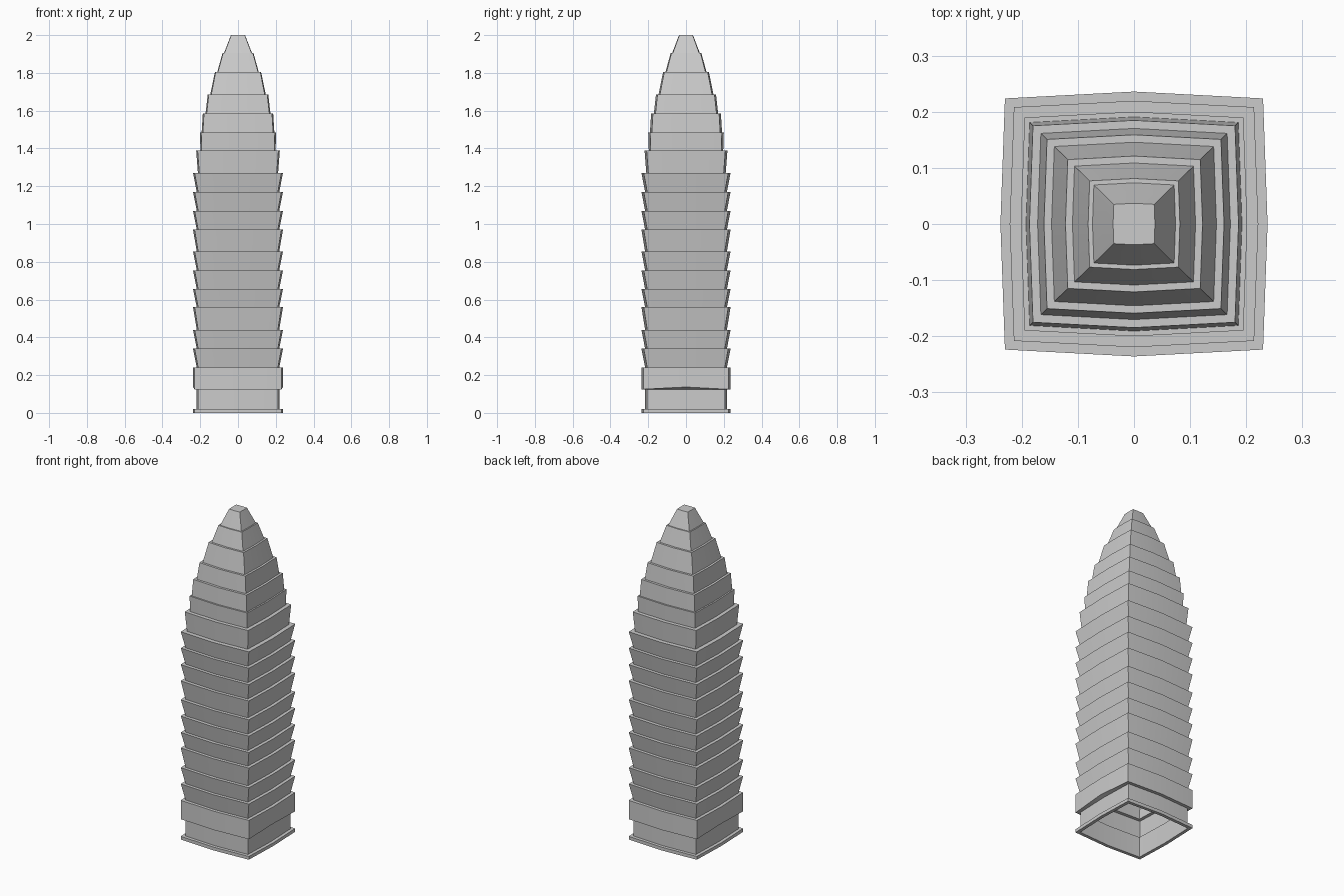
import bpy, bmesh, math

if "Cube" in bpy.data.objects:
    bpy.data.objects.remove(bpy.data.objects["Cube"])


def ring(bm, w, z, arch=0.0):
    """Eight-point bowed square: w is the corner half width, arch lifts the side mid points."""
    cx, cy, mx, my = w, w * 0.973, w * 1.035, w * 1.026
    pts = [(cx, -cy), (mx, 0), (cx, cy), (0, my), (-cx, cy), (-mx, 0), (-cx, -cy), (0, -my)]
    return [bm.verts.new((x, y, z + (arch if y == 0 else 0))) for x, y in pts]


def skin(name, profile, cap=False):
    """Bridge a stack of rings into one shell."""
    bm = bmesh.new()
    rings = [ring(bm, *p) for p in profile]
    for a, b in zip(rings, rings[1:]):
        for i in range(8):
            j = (i + 1) % 8
            bm.faces.new((a[i], a[j], b[j], b[i]))
    if cap:
        bm.faces.new(rings[-1])
    me = bpy.data.meshes.new(name)
    bm.to_mesh(me)
    bm.free()
    ob = bpy.data.objects.new(name, me)
    bpy.context.collection.objects.link(ob)
    bpy.ops.object.select_all(action='DESELECT')
    ob.select_set(True)
    bpy.context.view_layer.objects.active = ob
    bpy.ops.object.shade_smooth_by_angle(angle=math.radians(25))
    return ob


# Tiers: (bottom z, bottom half width, top half width)
levels = [0.24, 0.34, 0.44, 0.56, 0.655, 0.755, 0.855, 0.97, 1.07, 1.17]
tiers = [(z, 0.211, 0.23) for z in levels]
tiers += [(1.27, 0.205, 0.214), (1.39, 0.192, 0.195), (1.485, 0.186, 0.180),
          (1.585, 0.166, 0.155), (1.685, 0.142, 0.118), (1.805, 0.106, 0.079),
          (1.905, 0.0715, 0.036)]

# Ground lip and recessed lobby wall, open underneath
skin("ground_lip", [(0.211, 0), (0.23, 0), (0.23, 0.02), (0.211, 0.02)])
skin("lobby_wall", [(0.211, 0), (0.211, 0.125)])

# Overhanging band with slightly arched side soffits
skin("canopy_band", [(0.211, 0.125), (0.23, 0.125, 0.012), (0.23, 0.24), (0.211, 0.24)])

# Flared storeys, each ending in a ledge that meets the next one
for n, (z, lo, hi) in enumerate(tiers):
    last = n == len(tiers) - 1
    top = 2.0 if last else tiers[n + 1][0]
    profile = [(lo, z), (hi, top)]
    if not last:
        profile.append((tiers[n + 1][1], top))
    skin("roof_cap" if last else f"storey_{n + 1:02d}", profile, cap=last)
